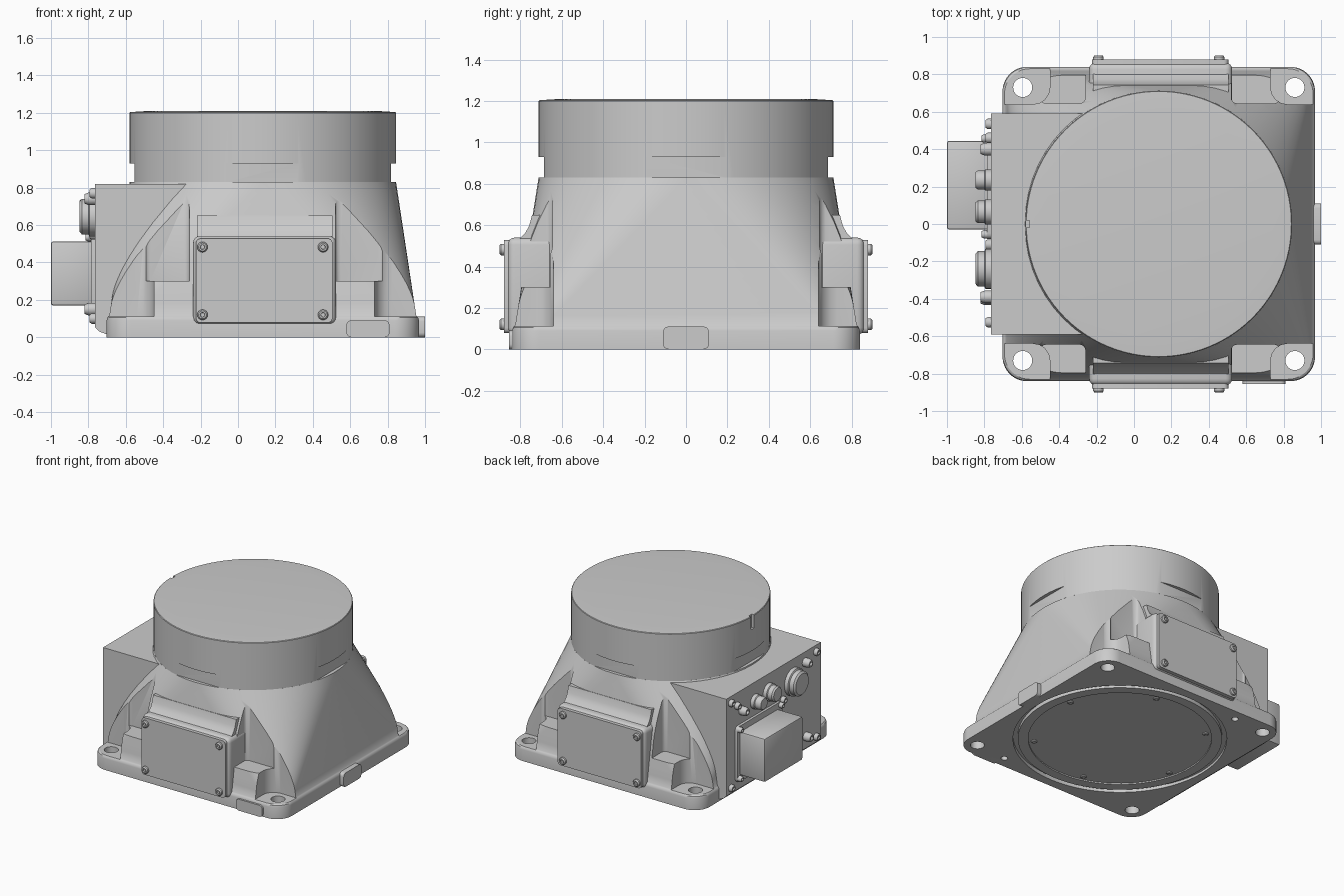
import bpy, bmesh, math
from mathutils import Vector, Matrix

if "Cube" in bpy.data.objects:
    bpy.data.objects.remove(bpy.data.objects["Cube"])

CX = 0.1325            # centre of the round head and of the bolt pattern
R = 0.7125             # head radius
AXES = {'+z': Matrix(), '-z': Matrix.Rotation(math.pi, 4, 'X'),
        '-x': Matrix.Rotation(-math.pi / 2, 4, 'Y'),
        '+y': Matrix.Rotation(-math.pi / 2, 4, 'X'),
        '-y': Matrix.Rotation(math.pi / 2, 4, 'X')}


def finish(name, bm):
    bmesh.ops.remove_doubles(bm, verts=bm.verts, dist=1e-5)
    bmesh.ops.recalc_face_normals(bm, faces=bm.faces)
    me = bpy.data.meshes.new(name)
    bm.to_mesh(me)
    bm.free()
    ob = bpy.data.objects.new(name, me)
    bpy.context.collection.objects.link(ob)
    return ob


def loft(name, rings):
    """Skin closed rings of equal point count and cap both ends."""
    bm = bmesh.new()
    vs = [[bm.verts.new(p) for p in ring] for ring in rings]
    n = len(rings[0])
    for a, b in zip(vs, vs[1:]):
        for i in range(n):
            j = (i + 1) % n
            bm.faces.new((a[i], a[j], b[j], b[i]))
    bm.faces.new(vs[0])
    bm.faces.new(vs[-1])
    return finish(name, bm)


def lathe(name, profile, loc, axis='+z', n=32):
    """Revolve (radius, height) points about an axis through loc."""
    m = Matrix.Translation(loc) @ AXES[axis]
    return loft(name, [[m @ Vector((r * math.cos(2 * math.pi * i / n),
                                    r * math.sin(2 * math.pi * i / n), h))
                        for i in range(n)] for r, h in profile])


def rounded_rect(hx, hy, r, z, k=14):
    pts = []
    for q, (sx, sy) in enumerate(((1, 1), (-1, 1), (-1, -1), (1, -1))):
        for i in range(k + 1):
            a = math.pi / 2 * (q + i / k)
            pts.append((CX + sx * (hx - r) + r * math.cos(a),
                        sy * (hy - r) + r * math.sin(a), z))
    return pts


def box(name, lo, hi, bevel=0, axis=None, seg=4):
    """Box between two corners; bevels all edges or those along one axis."""
    bm = bmesh.new()
    bmesh.ops.create_cube(bm, size=1)
    for v in bm.verts:
        v.co = [(l + h) / 2 + c * (h - l) for l, h, c in zip(lo, hi, v.co)]
    if bevel:
        edges = [e for e in bm.edges if axis is None or
                 abs((e.verts[0].co - e.verts[1].co).normalized()[axis]) > .9]
        bmesh.ops.bevel(bm, geom=edges, offset=bevel, segments=seg,
                        profile=.5, affect='EDGES')
    return finish(name, bm)


def sided(lo, hi, s):
    """Mirror a corner pair in y when s is -1."""
    ys = sorted((lo[1] * s, hi[1] * s))
    return (lo[0], ys[0], lo[2]), (hi[0], ys[1], hi[2])


def cut(ob, cutters):
    for c in cutters:
        c.hide_render = True
        m = ob.modifiers.new('cut', 'BOOLEAN')
        m.operation, m.solver, m.object = 'DIFFERENCE', 'EXACT', c
        bpy.context.view_layer.objects.active = ob
        bpy.ops.object.modifier_apply(modifier=m.name)
        bpy.data.objects.remove(c, do_unlink=True)


def screw(name, loc, axis, r=.03, h=.03):
    lathe(name, [(r, -.02), (r, h * .6), (r * .75, h), (r * .45, h),
                 (r * .4, h * .6), (0.0001, h * .6)], loc, axis, 16)


# Body: rounded square flange flowing up into the round neck
rings = [rounded_rect(.835, .84, .13, 0), rounded_rect(.835, .84, .13, .09),
         rounded_rect(.831, .836, .128, .105)]
for i in range(13):
    t = i / 12
    rings.append(rounded_rect(.82 + (R - .82) * t, .825 + (R - .825) * t,
                              .14 + (R - .002 - .14) * t, .118 + .712 * t))
body = loft('base_body', rings)

cutters = []
for s in (1, -1):
    # Foot pockets, with rounded inner corner, and the raised steps beside them
    for lo, hi in (((-1.1, .64, .112), (-.45, 1.2, 1.0)),
                   ((.73, .64, .112), (1.4, 1.2, 1.0))):
        cutters.append(box('foot_cut', *sided(lo, hi, s), .09, 2))
    for lo, hi in (((-.5, .645, .3), (-.26, 1.2, 1.0)),
                   ((.52, .645, .3), (.78, 1.2, 1.0))):
        cutters.append(box('step_cut', *sided(lo, hi, s), .03, 2))
    # Mounting holes
    for x in (-.595, .86):
        cutters.append(lathe('hole_cut', [(.051, -.1), (.051, .3)], (x, .73 * s, 0)))
# Dowel holes and the underside recess
for x, y in ((-.32, .75), (.59, -.75)):
    cutters.append(lathe('dowel_cut', [(.025, -.1), (.025, .05)], (x, y, 0), n=16))
cutters.append(lathe('recess_cut', [(.77, -.1), (.77, .03)], (CX, 0, 0), n=96))
cut(body, cutters)

# Underside closing plate with raised rim and six screws
lathe('bottom_plate', [(.0001, .012), (.66, .012), (.66, .002), (.735, .002),
                       (.735, .04), (.0001, .04)], (CX, 0, 0), n=96)
for i in range(6):
    a = math.radians(15 + 60 * i)
    screw('bottom_screw', (CX + .62 * math.cos(a), .62 * math.sin(a), .014),
          '-z', .022, .012)

# Round head with four flat notches at its foot and a small keyway
head = lathe('round_head', [(.0001, .80), (R - .03, .80), (R - .03, .83), (R, .83),
                            (R, 1.2), (R - .004, 1.204), (.61, 1.21), (.0001, 1.21)],
             (CX, 0, 0), n=96)
f = R - .027
cut(head, [box('notch_cut', (CX + f, -.4, .8), (CX + 1, .4, .93)),
           box('notch_cut', (CX - 1, -.4, .8), (CX - f, .4, .93)),
           box('notch_cut', (CX - .4, f, .8), (CX + .4, 1, .93)),
           box('notch_cut', (CX - .4, -1, .8), (CX + .4, -f, .93)),
           box('key_cut', (-.7, -.02, 1.1), (CX - R + .02, .02, 1.3))])

# Rear connection housing, side profile drawn out in y
profile = [(-.765, .82), (-.765, .055), (-.74, .03), (-.70, .015), (-.4, .035),
           (-.4, .3), (.0, .6), (.0, .82)]
loft('rear_housing', [[(x, y, z) for x, z in profile] for y in (-.59, .59)])

# Side covers on raised pads
for s, ax in ((1, '+y'), (-1, '-y')):
    box('cover_pad', *sided((-.24, .55, .07), (.525, .862, .54), s), .035)
    # Sloped fillet between the pad and the body
    loft('pad_fillet', [[(x, y * s, z) for y, z in
                         ((.60, .5), (.83, .5), (.80, .54), (.775, .565),
                          (.757, .60), (.744, .65), (.60, .65))]
                        for x in (-.22, .505)])
    box('side_cover', *sided((-.225, .85, .078), (.505, .88, .528), s), .025, 1)
    for x in (-.19, .455):
        for z in (.12, .482):
            screw('cover_screw', (x, .88 * s, z), ax, .028, .022)

# Locating tabs on the flange
box('right_tab', (.9, -.11, 0), (1.0, .11, .11), .025, 0)
box('front_tab', (.58, -.855, 0), (.81, -.79, .09), .025, 1)

# Rear multi-pin connector with its mounting plate
box('connector_plate', (-.785, -.08, .12), (-.75, .48, .56), .03, 0)
box('connector_block', (-1.0, -.03, .17), (-.77, .445, .512), .012, None, 2)
for y in (-.055, .457):
    for z in (.15, .535):
        screw('plate_screw', (-.785, y, z), '-x', .022, .03)

# Round sockets above the connector
for name, y, z, r in (('large_socket', -.24, .645, .095),
                      ('middle_socket', .065, .68, .06),
                      ('small_socket', .235, .67, .05)):
    lathe(name, [(.0001, -.02), (r * 1.12, -.02), (r * 1.12, .03), (r, .035),
                 (r, .07), (r * .85, .082), (.0001, .082)], (-.765, y, z), '-x', 32)

# Small fittings and housing screws
for y, z in ((.40, .66), (-.39, .74), (-.40, .15)):
    screw('small_fitting', (-.765, y, z), '-x', .034, .055)
for y in (-.525, .535):
    for z in (.1, .77):
        screw('housing_screw', (-.765, y, z), '-x', .028, .028)
screw('centre_screw', (-.765, -.11, .55), '-x', .028, .03)
screw('centre_screw', (-.765, .46, .72), '-x', .028, .03)

# Smooth shading with sharp edges kept
for ob in [o for o in bpy.context.scene.objects if o.type == 'MESH']:
    bpy.ops.object.select_all(action='DESELECT')
    ob.select_set(True)
    bpy.context.view_layer.objects.active = ob
    bpy.ops.object.shade_smooth_by_angle(angle=math.radians(32))
